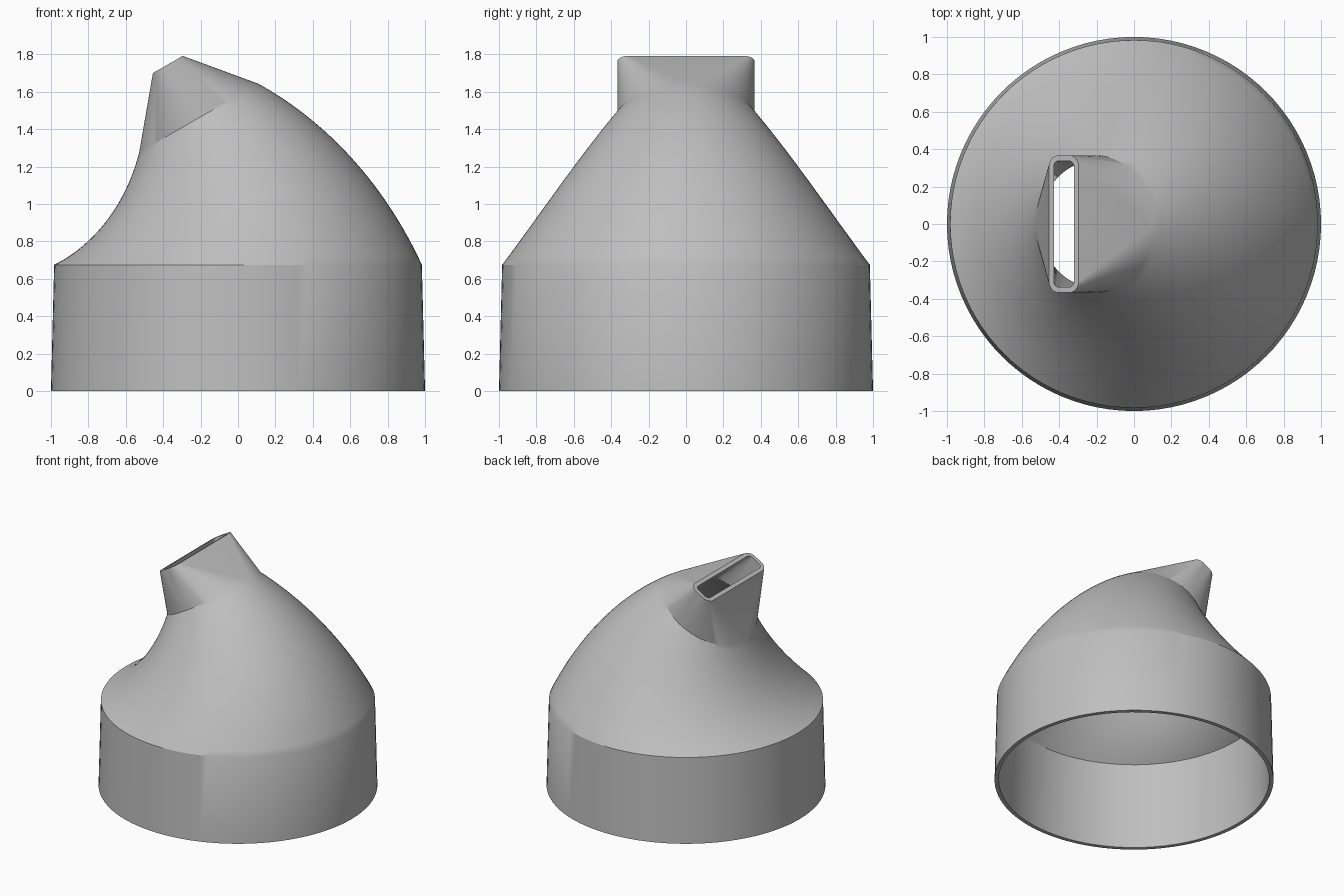
import bpy, bmesh
from math import sin, cos, pi, radians
from mathutils import Vector

cube = bpy.data.objects.get("Cube")
if cube:
    bpy.data.objects.remove(cube, do_unlink=True)

QUARTER = 24          # segments per quarter turn
STEPS = 28            # sections along the bend
WALL = 0.03
COLLAR_TOP = 0.675
BEND = radians(30)
BEND_RADIUS = 1.57
TIP_LENGTH = 0.33

grey = bpy.data.materials.new("plain grey")
grey.use_nodes = True
grey.diffuse_color = (0.52, 0.52, 0.52, 1)
grey.node_tree.nodes["Principled BSDF"].inputs["Base Color"].default_value = (0.52, 0.52, 0.52, 1)


def section(centre, tilt, radius, half_u=0.0, half_v=0.0):
    """Circle, or rounded slot when the corner centres are spread apart."""
    u = Vector((cos(tilt), 0, sin(tilt)))
    v = Vector((0, 1, 0))
    points = []
    for q, (su, sv) in enumerate(((1, 1), (-1, 1), (-1, -1), (1, -1))):
        for i in range(QUARTER + 1):
            a = (q + i / QUARTER) * pi / 2
            points.append(centre + u * (su * half_u + radius * cos(a))
                          + v * (sv * half_v + radius * sin(a)))
    return points


def wall_sections(inset):
    """Collar, tapering bend and slotted tip, for one side of the wall."""
    rings = [section(Vector((0, 0, 0)), 0, 1.0 - inset)]
    for i in range(STEPS + 1):
        t = i / STEPS
        a = BEND * t
        centre = Vector((BEND_RADIUS * (cos(a) - 1), 0, COLLAR_TOP + BEND_RADIUS * sin(a)))
        rings.append(section(centre, a, 0.983 + (0.367 - 0.983) * t - inset))
    tip = centre + Vector((-sin(BEND), 0, cos(BEND))) * TIP_LENGTH
    rings.append(section(tip, BEND, 0.06 - inset, 0.032, 0.307))
    return rings


# Hollow adapter: up the outside, down the inside, closed at both rims
rings = wall_sections(0) + wall_sections(WALL)[::-1]
bm = bmesh.new()
loops = [[bm.verts.new(p) for p in ring] for ring in rings]
for k, lower in enumerate(loops):
    upper = loops[(k + 1) % len(loops)]
    for i in range(len(lower)):
        j = (i + 1) % len(lower)
        bm.faces.new((lower[i], lower[j], upper[j], upper[i]))
bmesh.ops.remove_doubles(bm, verts=bm.verts, dist=0.0001)
bmesh.ops.recalc_face_normals(bm, faces=bm.faces)

mesh = bpy.data.meshes.new("hose_adapter")
bm.to_mesh(mesh)
bm.free()
mesh.materials.append(grey)
adapter = bpy.data.objects.new("hose_adapter", mesh)
bpy.context.collection.objects.link(adapter)

# Smooth walls with crisp rims
bpy.ops.object.select_all(action="DESELECT")
adapter.select_set(True)
bpy.context.view_layer.objects.active = adapter
bpy.ops.object.shade_smooth_by_angle(angle=radians(30))
